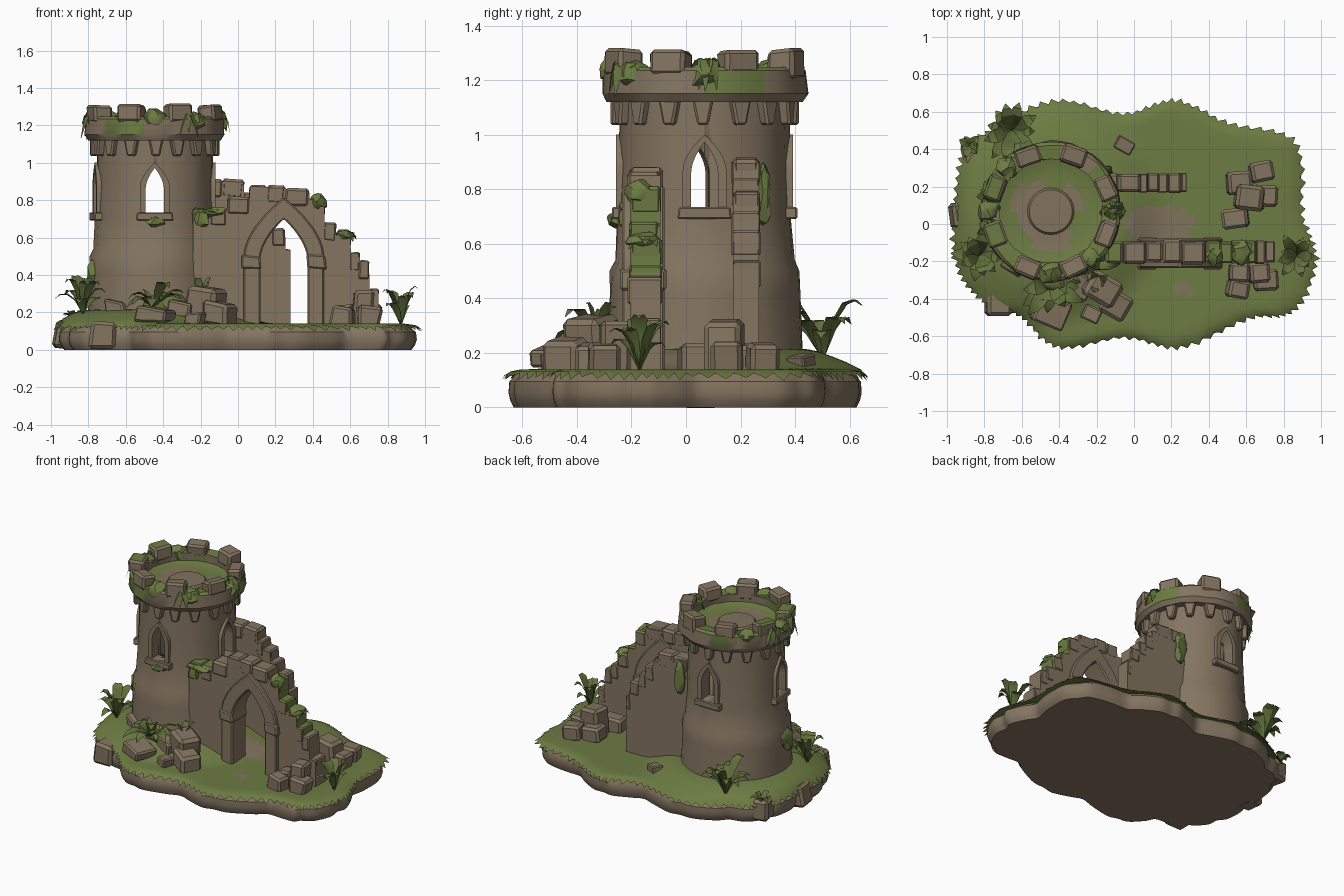
import bpy, bmesh, math, random
from mathutils import Matrix, Vector

if "Cube" in bpy.data.objects:
    bpy.data.objects.remove(bpy.data.objects["Cube"])
random.seed(4)
R = random.uniform
TX, TY = -0.445, 0.068                      # tower axis

def mat(name, c):
    m = bpy.data.materials.new(name)
    m.diffuse_color = (*c, 1)
    m.use_nodes = True
    m.node_tree.nodes["Principled BSDF"].inputs["Base Color"].default_value = m.diffuse_color
    return m
STONE = mat("warm stone", (0.232, 0.178, 0.118))
GRASS = mat("moss grass", (0.150, 0.200, 0.055))
LEAF = mat("fern leaf", (0.125, 0.172, 0.047))
DIRT = mat("bare earth", (0.222, 0.172, 0.110))

def finish(name, bm, mats, rule=None, angle=32, recalc=True):
    if recalc:
        bmesh.ops.recalc_face_normals(bm, faces=bm.faces)
    bm.normal_update()
    if rule:
        for f in bm.faces:
            f.material_index = int(rule(f.calc_center_median(), f.normal))
    me = bpy.data.meshes.new(name)
    bm.to_mesh(me)
    bm.free()
    ob = bpy.data.objects.new(name, me)
    bpy.context.collection.objects.link(ob)
    for m in mats:
        me.materials.append(m)
    bpy.ops.object.select_all(action='DESELECT')
    bpy.context.view_layer.objects.active = ob
    ob.select_set(True)
    bpy.ops.object.shade_smooth_by_angle(angle=math.radians(angle))
    return ob

def prism(bm, pts, y0, y1, M=Matrix(), bevel=0.0):
    """x-z outline extruded along y"""
    t = bmesh.new()
    a = [t.verts.new((x, y0, z)) for x, z in pts]
    b = [t.verts.new((x, y1, z)) for x, z in pts]
    t.faces.new(a)
    t.faces.new(b[::-1])
    for i in range(len(pts)):
        j = (i + 1) % len(pts)
        t.faces.new((a[j], a[i], b[i], b[j]))
    bmesh.ops.recalc_face_normals(t, faces=t.faces)
    if bevel:
        bmesh.ops.bevel(t, geom=t.edges[:], offset=bevel, segments=1, affect='EDGES', clamp_overlap=True)
    bmesh.ops.triangulate(t, faces=[f for f in t.faces if len(f.verts) > 4])
    t.transform(M)
    me = bpy.data.meshes.new("tmp")
    t.to_mesh(me)
    t.free()
    bm.from_mesh(me)
    bpy.data.meshes.remove(me)

def stone(bm, x, y, z, sx, sy, sz, rz=0, tilt=0, jit=0.008):
    M = Matrix.Translation((x, y, z)) @ Matrix.Rotation(math.radians(rz), 4, 'Z') @ Matrix.Rotation(math.radians(tilt), 4, 'Y')
    corners = [(i * sx / 2 + R(-jit, jit), k * sz / 2 + R(-jit, jit)) for i, k in ((-1, -1), (1, -1), (1, 1), (-1, 1))]
    prism(bm, corners, -sy / 2, sy / 2, M, min(sx, sy, sz) * 0.14)

def spin(k, n):
    """frame on the tower axis, turned to slot k of n"""
    return Matrix.Translation((TX, TY, 0)) @ Matrix.Rotation(2 * math.pi * k / n, 4, 'Z')

def loft(bm, rings):
    for p, q in zip(rings, rings[1:]):
        for i in range(len(p)):
            j = (i + 1) % len(p)
            bm.faces.new((p[i], p[j], q[j], q[i]))

def lathe(bm, prof, n, closed=False, jit=0.0):
    rings = [[bm.verts.new(spin(i, n) @ Vector((r + R(-jit, jit), 0, z))) for i in range(n)] for r, z in prof]
    loft(bm, rings + rings[:1] if closed else rings)
    bmesh.ops.remove_doubles(bm, verts=bm.verts, dist=1e-5)

def arch(cx, w, z0, zs, za, n=7):
    """pointed arch, left foot to right foot"""
    left = [(cx - w * (1 - (i / n) ** 1.8), zs + (za - zs) * i / n) for i in range(n + 1)]
    return [(cx - w, z0)] + left + [(2 * cx - x, z) for x, z in left[-2::-1]] + [(cx + w, z0)]

# ---- island outline, smoothed through a few points ----
key = [(.96, -.2), (.84, -.46), (.6, -.5), (.25, -.65), (-.05, -.6), (-.4, -.65), (-.6, -.49), (-.78, -.42), (-.93, -.24),
       (-.95, .05), (-.9, .36), (-.72, .52), (-.4, .65), (-.06, .58), (.22, .65), (.5, .53), (.85, .43), (.89, .05)]
outline, S = [], 12
for i in range(len(key)):
    p0, p1, p2, p3 = (Vector(key[(i + d) % len(key)]) for d in (-1, 0, 1, 2))
    for t in (s / S for s in range(S)):
        outline.append(0.5 * (2 * p1 + (p2 - p0) * t + (2 * p0 - 5 * p1 + 4 * p2 - p3) * t * t + (3 * p1 - p0 - 3 * p2 + p3) * t ** 3))

def ground(x, y):
    t = max(0, min(1, (0.64 - math.hypot(x - TX, y - TY)) / 0.28))
    return 0.14 + 0.075 * t * t * (3 - 2 * t)

# ---- island rock ----
bm = bmesh.new()
rings = [[bm.verts.new((*(p * (s - 0.03 * abs(math.cos(math.pi * i / 12)) ** 6)), z)) for i, p in enumerate(outline)]
         for s, z in ((.975, 0), (.995, .025), (1.005, .055), (1, .095), (.96, .125))]
loft(bm, rings)
bm.faces.new(rings[0][::-1])
bm.faces.new(rings[-1])
finish("island_rock", bm, [STONE], angle=35)

# ---- grass sheet with jagged fringe ----
bm = bmesh.new()
rings = []
for k in range(17):
    s = max(0.001, k / 16)
    rings.append([bm.verts.new((p.x * s * .985, p.y * s * .985, ground(p.x * s, p.y * s) - .008 * (k == 16))) for p in outline])
rings.append([bm.verts.new((*(p * (1.03 + R(-.008, .008) if i % 2 else 1)), R(.098, .116) if i % 2 else .126)) for i, p in enumerate(outline)])
loft(bm, rings)
def blot(c, x, y, a, b):
    return ((c.x - x) / a) ** 2 + ((c.y - y) / b) ** 2 < 1
finish("grass_sheet", bm, [GRASS, DIRT], lambda c, n: blot(c, .13, 0, .19, .1) or blot(c, .27, -.35, .05, .03), 40)

# ---- tower body, hollow with four windows ----
windows = [(deg + 90) / 360 for deg in (0, 90, 188, 270)]
bm = bmesh.new()
lathe(bm, [(.235, .16), (.362, .13), (.352, .3), (.348, .42), (.346, .5), (.328, .54), (.318, .7), (.312, .9), (.312, 1.12), (.235, 1.12)], 36, True, .004)
tower = finish("tower_body", bm, [STONE])
for k in windows:
    bm = bmesh.new()
    prism(bm, arch(0, .05, .735, .86, .975), -.6, -.1, spin(k, 1))
    cut = finish("window_cutter", bm, [STONE])
    cut.hide_render = True
    md = tower.modifiers.new("window", 'BOOLEAN')
    md.operation, md.object, md.solver = 'DIFFERENCE', cut, 'EXACT'
    bpy.context.view_layer.objects.active = tower
    bpy.ops.object.modifier_apply(modifier=md.name)
    bpy.data.objects.remove(cut)

bm = bmesh.new()
for k in windows:
    prism(bm, arch(0, .08, .73, .87, 1.0) + arch(0, .049, .73, .86, .972)[::-1], -.325, -.25, spin(k, 1))
    prism(bm, [(-.1, .69), (.1, .69), (.095, .735), (-.095, .735)], -.34, -.25, spin(k, 1), .006)
finish("window_frames", bm, [STONE])

# ---- parapet: ring, corbels, merlons, floor ----
def mossy(c, n):
    a = math.atan2(c.y - TY, c.x - TX)
    return c.z > 1.15 and math.sin(3 * a + 1.2) + .8 * math.sin(5 * a - .6) > (-.3 if n.z > .5 else .75)
bm = bmesh.new()
lathe(bm, [(.28, 1.12), (.355, 1.12), (.376, 1.15), (.37, 1.235), (.355, 1.248), (.275, 1.24)], 40, True, .005)
finish("parapet_ring", bm, [STONE, GRASS], mossy)

bm = bmesh.new()
for k in range(16):                         # wedges, wider at the top
    prism(bm, [(-.02, 1.035), (.02, 1.035), (.04, 1.135), (-.04, 1.135)], -.345, -.28, spin(k + R(-.1, .1), 16), .008)
finish("corbels", bm, [STONE])

bm = bmesh.new()
for k in range(8):
    p = spin(k + .5, 8) @ Vector((.322, 0, 1.26))
    stone(bm, *p, .096, .135, .1 + R(-.012, .006), 45 * k + 22.5 + R(-4, 4), R(-3, 3))
finish("merlons", bm, [STONE, GRASS], lambda c, n: c.x < -.73 and n.z > .4)

bm = bmesh.new()
lathe(bm, [(0, 1.1), (.29, 1.1), (.29, 1.19), (.25, 1.178), (.22, 1.174), (.18, 1.17), (.125, 1.172), (.115, 1.185), (0, 1.187)], 24)
def floor_earth(c, n):
    return math.hypot(c.x - TX + .02, c.y - TY + .02) < .18 + .03 * math.sin(3 * math.atan2(c.y - TY, c.x - TX))
finish("tower_floor", bm, [GRASS, DIRT], floor_earth)

# ---- ruined walls: stepped tops given as (end x, top z) ----
front_steps = [(-.24, .745), (-.06, .76), (.06, .82), (.25, .88), (.38, .865), (.46, .81), (.52, .68), (.60, .62), (.65, .52), (.70, .48), (.75, .33)]
back_steps = [(-.2, .9), (.03, .91), (.07, .84), (.13, .79), (.18, .72), (.25, .65), (.28, .54)]
def ruin(bm, steps, y, w, hole):
    pts = [steps[0]]
    for (xa, _), (xb, zb) in zip(steps, steps[1:]):
        pts += [(xa + .004, zb - .006), (xb, zb - .014)]
        n = max(1, round((xb - xa) / .12))
        d = (xb - xa) / n
        for i in range(n):                  # cap stones
            stone(bm, xa + d * (i + .5), y + R(-.005, .005), zb - .05, d + .004, w + R(-.004, .016), .1, 0, R(0, 4), .004)
    prism(bm, pts + [(steps[-1][0], .13)] + hole + [(steps[0][0], .13)], y - w / 2, y + w / 2)
def wall_moss(c, n):
    return (.39 < c.x < .66 and (n.z > .4 or n.x > .5) and c.z > .47) or (c.x < -.07 and n.z > .5)
bm = bmesh.new()
ruin(bm, front_steps, -.15, .112, arch(.245, .128, .13, .48, .7)[::-1])
finish("front_wall", bm, [STONE, GRASS], wall_moss)
bm = bmesh.new()
ruin(bm, back_steps, .22, .096, [])
finish("back_wall", bm, [STONE])

bm = bmesh.new()
prism(bm, arch(.245, .215, .13, .5, .815) + arch(.245, .126, .13, .48, .7)[::-1], -.235, -.078, bevel=.008)
for sx in (-1, 1):                          # impost blocks at the springing
    stone(bm, .245 + sx * .173, -.157, .47, .1, .17, .07)
finish("arch_surround", bm, [STONE])

# ---- fallen stones: x, y, width, top height ----
bm = bmesh.new()
for x, y, s, top in [(.68, .28, .13, .23), (.57, .22, .13, .23), (.62, .14, .15, .32), (.54, .03, .13, .24), (.7, .15, .12, .24),
                     (.67, -.26, .11, .32), (.56, -.35, .12, .23), (.7, -.3, .13, .23), (.56, -.26, .12, .24), (-.18, -.34, .18, .33),
                     (-.1, -.43, .15, .25), (-.44, -.47, .17, .22), (-.23, -.48, .09, .19), (-.3, -.33, .13, .26), (-.64, -.21, .12, .26), (-.05, .42, .09, .19)]:
    z0 = ground(x, y) - .02
    stone(bm, x, y, (top + z0) / 2, s, s * R(.78, 1), top - z0, R(-12, 12) - 30 * (x < 0), R(-3, 10), .012)
for i in (82, 108, 121):                    # boulders set in the left edge
    p = outline[i] * .965
    stone(bm, p.x, p.y, .08, .13, .14, .15, R(-20, 20), R(-5, 8), .012)
finish("fallen_stones", bm, [STONE])

# ---- moss clumps: place and radii ----
def clump(bm, x, y, z, a, b, c):
    M = Matrix.Translation((x, y, z)) @ Matrix.Diagonal((a, b, c, 1))
    for v in bmesh.ops.create_icosphere(bm, subdivisions=2, radius=1, matrix=M)['verts']:
        v.co += Vector((R(-.01, .01), R(-.01, .01), R(-.01, .01)))
bm = bmesh.new()
for m in [(-.16, -.2, .735, .09, .05, .025), (-.19, -.22, .7, .04, .03, .05), (.43, -.17, .79, .045, .055, .045), (.57, -.15, .61, .05, .065, .03),
          (TX, -.255, .69, .055, .03, .03), (-.15, .285, .78, .04, .025, .12), (-.77, 0, .4, .04, .07, .09), (-.4, -.3, .24, .12, .06, .06)]:
    clump(bm, *m)
for deg in (0, 135, 180, 270, 310):         # on the parapet
    a = math.radians(deg)
    clump(bm, TX + .33 * math.cos(a), TY + .33 * math.sin(a), R(1.21, 1.24), .06, .06, .05)
finish("moss_clumps", bm, [GRASS])

# ---- ferns ----
def fern(bm, x, y, z, reach, high, droop, n):
    for i in range(n):
        a = 2 * math.pi * (i + R(-.3, .3)) / n
        r, h = reach * R(.65, 1.05), high * R(.5, 1.0)
        d, s = Vector((math.cos(a), math.sin(a), 0)), Vector((-math.sin(a), math.cos(a), 0))
        prev = None
        for t, w in ((0, .25), (.3, .8), (.55, 1), (.8, .6), (1, .03)):
            c = Vector((x, y, z)) + d * r * t + Vector((0, 0, h * (2 * t - t * t) - droop * t * t))
            o = s * w * (.014 + .13 * reach)
            row = [bm.verts.new(c - o), bm.verts.new(c - Vector((0, 0, .008 * w))), bm.verts.new(c + o)]
            if prev:
                for k in (0, 1):
                    bm.faces.new((prev[k + 1], prev[k], row[k], row[k + 1]))
            prev = row
bm = bmesh.new()
for x, y, reach, high in [(-.83, -.17, .16, .27), (.87, -.17, .13, .28), (-.66, .5, .18, .33), (TX, -.33, .2, .24), (-.2, -.32, .07, .26), (-.88, .42, .07, .1)]:
    fern(bm, x, y, ground(x, y), reach, high, reach * .55, 5 + int(36 * reach))
fern(bm, .57, -.15, .6, .08, .06, .06, 8)
for deg in (2, 165, 195, 300):              # hanging over the parapet
    a = math.radians(deg)
    fern(bm, TX + .335 * math.cos(a), TY + .335 * math.sin(a), 1.25, .08, .1, .18, 9)
finish("ferns", bm, [LEAF], recalc=False)
